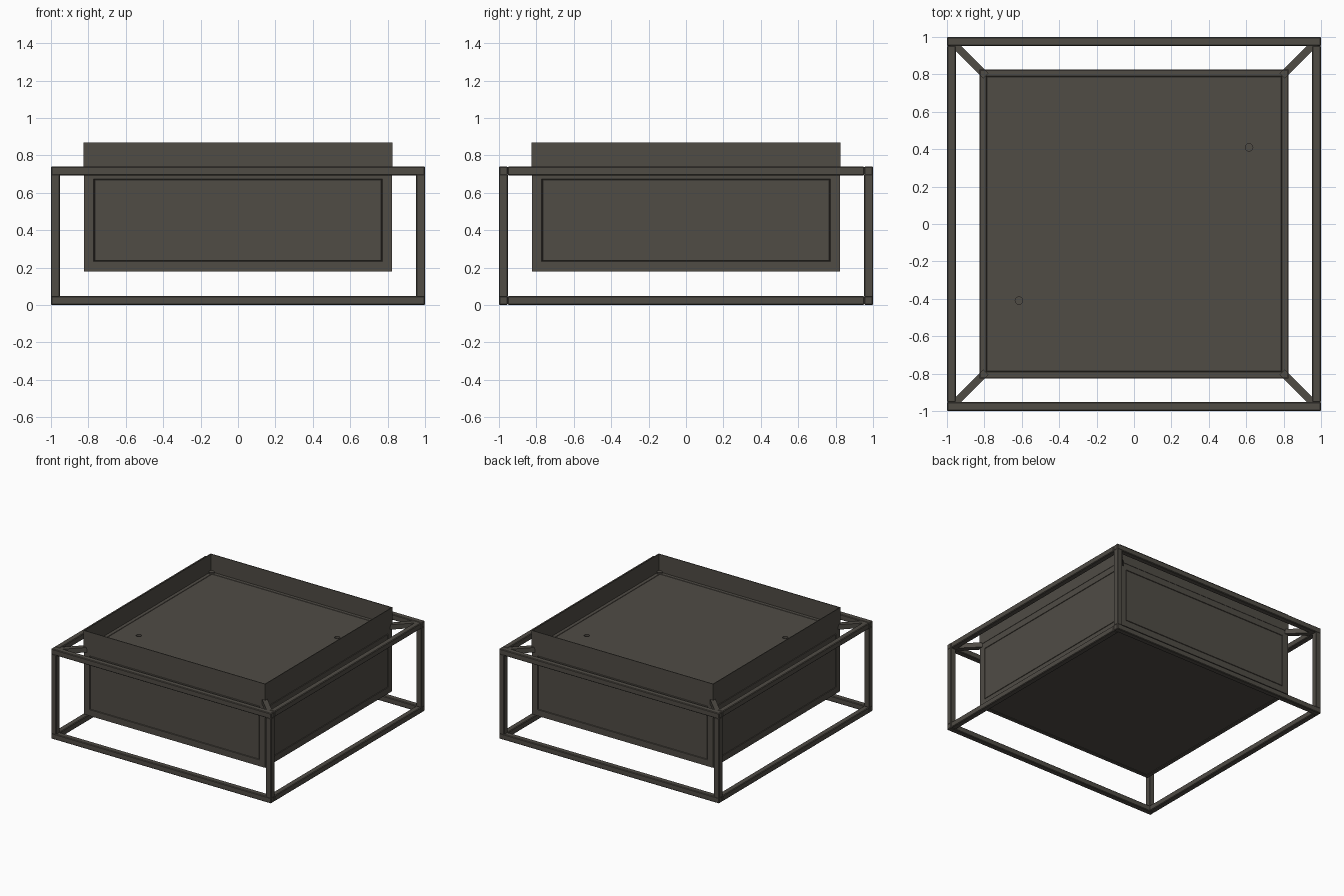
import bpy, bmesh, math

if "Cube" in bpy.data.objects:
    bpy.data.objects.remove(bpy.data.objects["Cube"])

mat = bpy.data.materials.new("dark bronze metal")
mat.diffuse_color = (0.080, 0.072, 0.060, 1)
mat.use_nodes = True
mat.node_tree.nodes["Principled BSDF"].inputs["Base Color"].default_value = mat.diffuse_color

BAR, TOP, FLOOR = 0.047, 0.74, 0.725


def finish(bm, name):
    bmesh.ops.recalc_face_normals(bm, faces=bm.faces)
    me = bpy.data.meshes.new(name)
    bm.to_mesh(me)
    bm.free()
    me.materials.append(mat)
    ob = bpy.data.objects.new(name, me)
    bpy.context.collection.objects.link(ob)
    return ob


def block(name, lo, hi, bevel=0.0):
    bm = bmesh.new()
    bmesh.ops.create_cube(bm, size=1)
    for v in bm.verts:
        v.co = [(a + b) / 2 + c * (b - a) for a, b, c in zip(lo, hi, v.co)]
    if bevel:
        bmesh.ops.bevel(bm, geom=bm.edges[:], offset=bevel, segments=1, affect='EDGES')
    return finish(bm, name)


# Open frame: square bars around top and bottom, with four corner legs
i = 1 - BAR
for label, z in (("lower", 0), ("upper", TOP - BAR)):
    for side, s in (("front", -1), ("back", 1)):
        y = sorted((s, s * i))
        block(f"{label}_{side}_bar", (-1, y[0], z), (1, y[1], z + BAR), 0.005)
    for side, s in (("left", -1), ("right", 1)):
        x = sorted((s, s * i))
        block(f"{label}_{side}_bar", (x[0], -i, z), (x[1], i, z + BAR), 0.005)
for sx in (-1, 1):
    for sy in (-1, 1):
        x, y = sorted((sx, sx * i)), sorted((sy, sy * i))
        block("frame_leg", (x[0], y[0], BAR - 0.006), (x[1], y[1], TOP - BAR + 0.006), 0.004)
        # Diagonal strut carrying the box from the frame corner
        strut = block("corner_strut", (-0.125, -0.02, -0.02), (0.125, 0.02, 0.02))
        strut.location = (sx * 0.88, sy * 0.88, 0.717)
        strut.rotation_euler.z = math.atan2(sy, sx)

# Box body with a fine groove outlining a panel on each face
W = 0.823
bm = bmesh.new()
bmesh.ops.create_cube(bm, size=1)
for v in bm.verts:
    v.co = (v.co.x * 2 * W, v.co.y * 2 * W, 0.18 if v.co.z < 0 else FLOOR)
bm.normal_update()
for f in bm.faces[:]:
    margin = 0.043 if abs(f.normal.z) > 0.5 else 0.073
    bmesh.ops.inset_individual(bm, faces=[f], thickness=margin, depth=0)
    bmesh.ops.inset_individual(bm, faces=[f], thickness=0.004, depth=-0.006)
    bmesh.ops.inset_individual(bm, faces=[f], thickness=0.004, depth=0.006)
body = finish(bm, "box_body")

# Two finger holes in the recessed lid
for s in (-1, 1):
    bm = bmesh.new()
    bmesh.ops.create_cone(bm, cap_ends=True, segments=24, radius1=0.02, radius2=0.02, depth=0.04)
    cutter = finish(bm, "finger_hole_cutter")
    cutter.location = (s * 0.615, s * 0.41, FLOOR)
    cutter.hide_render = True
    cutter.hide_viewport = True
    mod = body.modifiers.new("finger_hole", 'BOOLEAN')
    mod.operation = 'DIFFERENCE'
    mod.solver = 'EXACT'
    mod.object = cutter

# Thin upright rim around the top of the box
G, T, Z0, Z1 = 0.826, 0.006, FLOOR - 0.001, 0.87
bm = bmesh.new()
rings = []
for r, z in ((G, Z0), (G, Z1), (G - T, Z1), (G - T, Z0)):
    rings.append([bm.verts.new((r * a, r * b, z)) for a, b in ((-1, -1), (1, -1), (1, 1), (-1, 1))])
for k in range(4):
    p, q = rings[k], rings[(k + 1) % 4]
    for j in range(4):
        n = (j + 1) % 4
        bm.faces.new((p[j], p[n], q[n], q[j]))
finish(bm, "top_rim")
